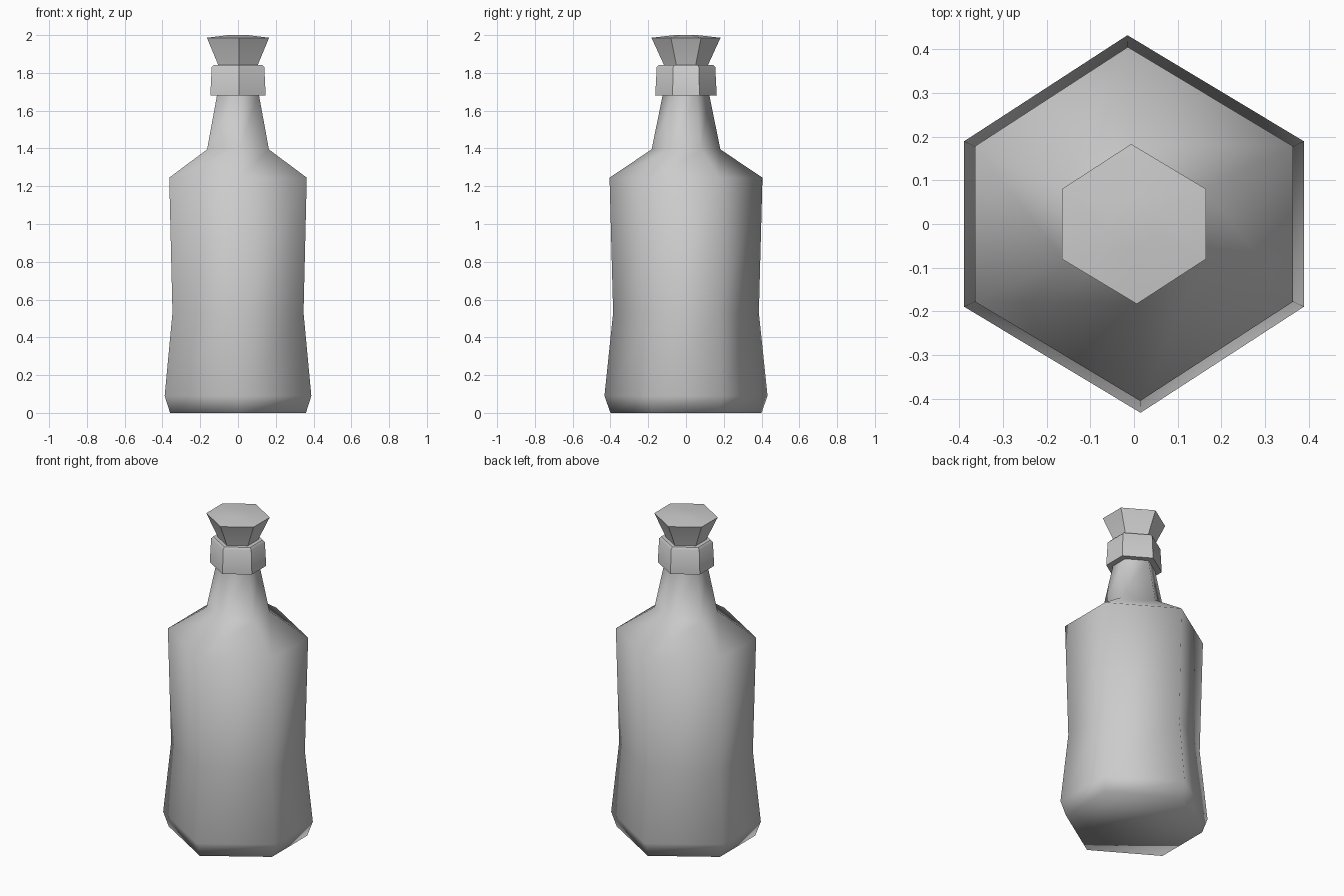
import bpy
import bmesh
from math import cos, sin, radians

cube = bpy.data.objects.get("Cube")
if cube:
    bpy.data.objects.remove(cube, do_unlink=True)

# One plain grey for the whole bottle
grey = bpy.data.materials.new("plain grey")
grey.use_nodes = True
grey.diffuse_color = (0.6, 0.6, 0.6, 1)
grey.node_tree.nodes["Principled BSDF"].inputs["Base Color"].default_value = (0.6, 0.6, 0.6, 1)

# Slightly uneven hexagon shared by every part
ANGLES = [radians(a) for a in (26, 92, 154, 206, 272, 334)]


def loft(name, profile, closed=False, smooth_angle=180):
    """Skin hexagonal rings given as (radius, height); cap the ends or close the loop."""
    bm = bmesh.new()
    rings = [[bm.verts.new((r * cos(a), r * sin(a), z)) for a in ANGLES] for r, z in profile]
    pairs = list(zip(rings, rings[1:]))
    if closed:
        pairs.append((rings[-1], rings[0]))
    else:
        bm.faces.new(rings[0][::-1])
        bm.faces.new(rings[-1])
    n = len(ANGLES)
    for low, high in pairs:
        for i in range(n):
            j = (i + 1) % n
            bm.faces.new((low[i], low[j], high[j], high[i]))
    bmesh.ops.recalc_face_normals(bm, faces=bm.faces)
    mesh = bpy.data.meshes.new(name)
    bm.to_mesh(mesh)
    bm.free()
    mesh.materials.append(grey)
    obj = bpy.data.objects.new(name, mesh)
    bpy.context.collection.objects.link(obj)
    bpy.ops.object.select_all(action="DESELECT")
    obj.select_set(True)
    bpy.context.view_layer.objects.active = obj
    bpy.ops.object.shade_smooth_by_angle(angle=radians(smooth_angle))
    return obj


# Bottle body with waist, shoulder and tapering neck
loft("bottle_body", [(0.40, 0), (0.432, 0.09), (0.386, 0.53), (0.405, 1.245),
                     (0.182, 1.395), (0.122, 1.69), (0.11, 1.82)])

# Collar around the neck
loft("neck_collar", [(0.11, 1.68), (0.163, 1.68), (0.155, 1.83), (0.143, 1.842), (0.10, 1.842)],
     closed=True, smooth_angle=40)

# Flared stopper with a barely raised top
loft("stopper", [(0.11, 1.80), (0.118, 1.845), (0.183, 1.986), (0.06, 2.0)], smooth_angle=40)
